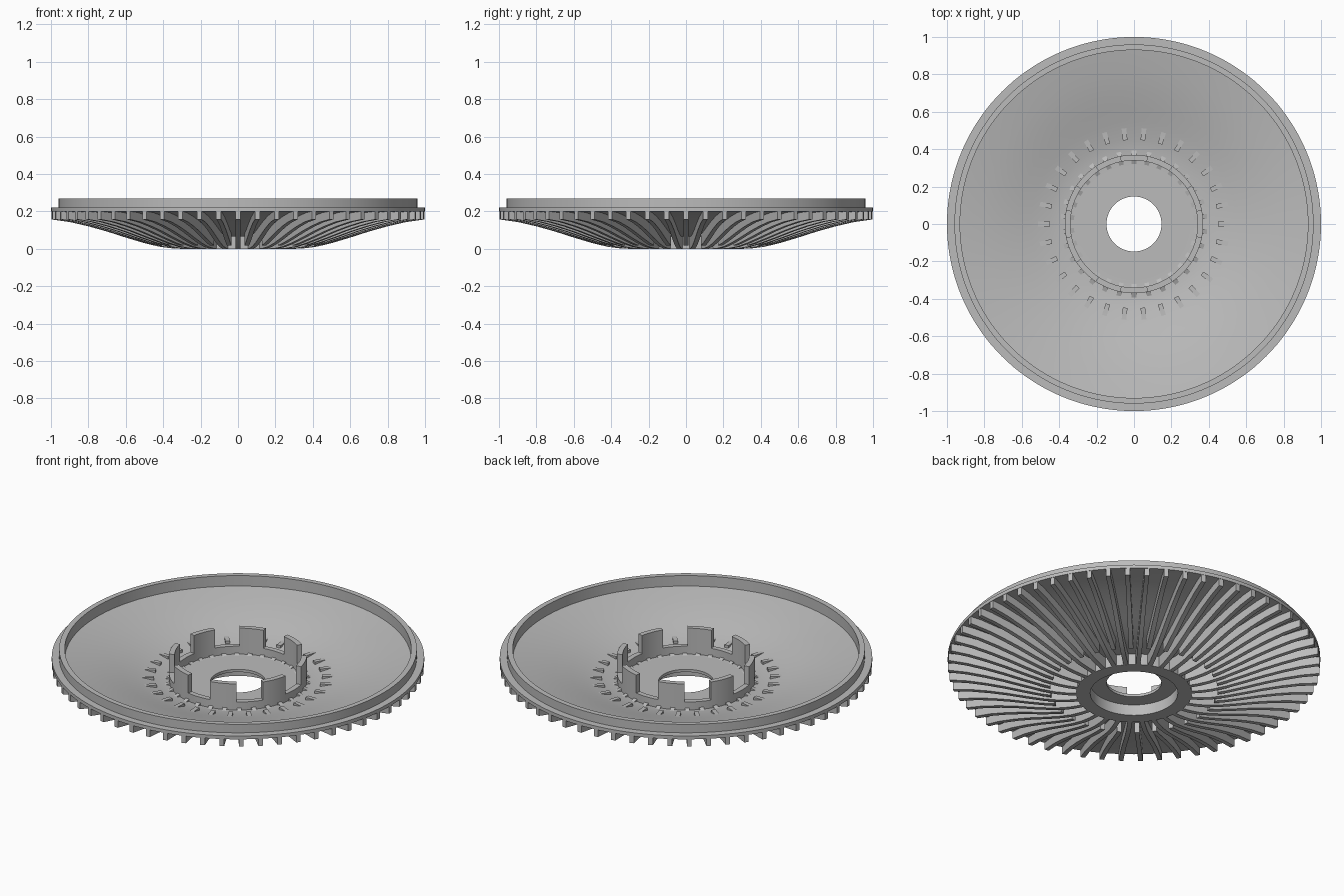
import bpy, bmesh
from math import cos, sin, radians

cube = bpy.data.objects.get("Cube")
if cube:
    bpy.data.objects.remove(cube)

grey = bpy.data.materials.new("plain grey")
grey.use_nodes = True
grey.diffuse_color = (0.5, 0.5, 0.5, 1)
grey.node_tree.nodes["Principled BSDF"].inputs["Base Color"].default_value = (0.5, 0.5, 0.5, 1)


def finish(name, bm):
    bmesh.ops.recalc_face_normals(bm, faces=bm.faces)
    mesh = bpy.data.meshes.new(name)
    bm.to_mesh(mesh)
    bm.free()
    mesh.materials.append(grey)
    obj = bpy.data.objects.new(name, mesh)
    bpy.context.collection.objects.link(obj)
    bpy.ops.object.select_all(action='DESELECT')
    obj.select_set(True)
    bpy.context.view_layer.objects.active = obj
    bpy.ops.object.shade_smooth_by_angle(angle=radians(25))
    return obj


def sweep(bm, profile, start=0, span=360, steps=144):
    """Turn a closed (radius, height) outline about z, capping a partial turn."""
    full = span == 360
    rings = []
    for i in range(steps if full else steps + 1):
        a = radians(start + span * i / steps)
        rings.append([bm.verts.new((r * cos(a), r * sin(a), z)) for r, z in profile])
    n = len(profile)
    for i in range(steps):
        a, b = rings[i], rings[(i + 1) % len(rings)]
        for j in range(n):
            k = (j + 1) % n
            bm.faces.new((a[j], b[j], b[k], a[k]))
    if not full:
        bm.faces.new(rings[0])
        bm.faces.new(rings[-1])


def box_profile(r0, r1, z0, z1):
    return [(r0, z0), (r1, z0), (r1, z1), (r0, z1)]


def lookup(curve, r):
    """Height of a curve at radius r."""
    for (r0, z0), (r1, z1) in zip(curve, curve[1:]):
        if r <= r1:
            return z0 + (z1 - z0) * (r - r0) / (r1 - r0)
    return curve[-1][1]


# Dish with flange and raised rim
DISH = [(0.30, 0.08), (0.37, 0.08), (0.45, 0.092), (0.55, 0.118), (0.62, 0.138),
        (0.70, 0.16), (0.81, 0.186), (0.93, 0.208)]
THICK = 0.014
under = [(r, z - THICK) for r, z in DISH]
bm = bmesh.new()
sweep(bm, DISH + [(0.93, 0.27), (0.96, 0.27), (0.96, 0.22), (1, 0.22), (1, 0.2)] + under[::-1])
finish("dish", bm)

# Hub: floor plate with centre hole and ring below
bm = bmesh.new()
sweep(bm, [(0.147, 0.08), (0.147, 0.064), (0.235, 0.064), (0.235, 0),
           (0.31, 0), (0.31, 0.08)])
finish("hub", bm)

# Crown: low wall with eight raised teeth
bm = bmesh.new()
sweep(bm, box_profile(0.34, 0.37, 0.07, 0.127))
for i in range(8):
    sweep(bm, box_profile(0.34, 0.37, 0.127, 0.234), 11.25 + 45 * i, 22.5, 9)
finish("crown", bm)

# Radial fins, alternately short and long, with small tips through the dish
FIN_LOW = [(0.30, 0), (0.36, 0.003), (0.42, 0.011), (0.5, 0.03), (0.6, 0.06),
           (0.7, 0.092), (0.8, 0.12), (0.9, 0.143), (0.998, 0.157)]
HALF = 0.0125


def fin(bm, angle, inner, tip0, tip1):
    radii = [inner] + [r for r, z in FIN_LOW if r > inner + 0.01]
    low = [(r, lookup(FIN_LOW, r)) for r in radii]
    top = [(r, z - 0.007) for r, z in DISH if r > tip1 + 0.01] + [(0.998, 0.205)]
    top = [(tip0, lookup(DISH, tip0) + 0.016), (tip1, lookup(DISH, tip1) - 0.004)] + top
    if inner < tip0:
        top.insert(0, (inner, 0.073))
    outline = low + top[::-1]
    c, s = cos(angle), sin(angle)
    sides = []
    for h in (-HALF, HALF):
        sides.append([bm.verts.new((r * c - h * s, r * s + h * c, z)) for r, z in outline])
    a, b = sides
    bm.faces.new(a)
    bm.faces.new(b)
    for j in range(len(a)):
        k = (j + 1) % len(a)
        bm.faces.new((a[j], a[k], b[k], b[j]))


for name, first, inner, tip0, tip1 in (("short_fins", 0, 0.45, 0.45, 0.53),
                                       ("long_fins", 6, 0.305, 0.36, 0.40)):
    bm = bmesh.new()
    for i in range(30):
        fin(bm, radians(first + 12 * i), inner, tip0, tip1)
    finish(name, bm)
